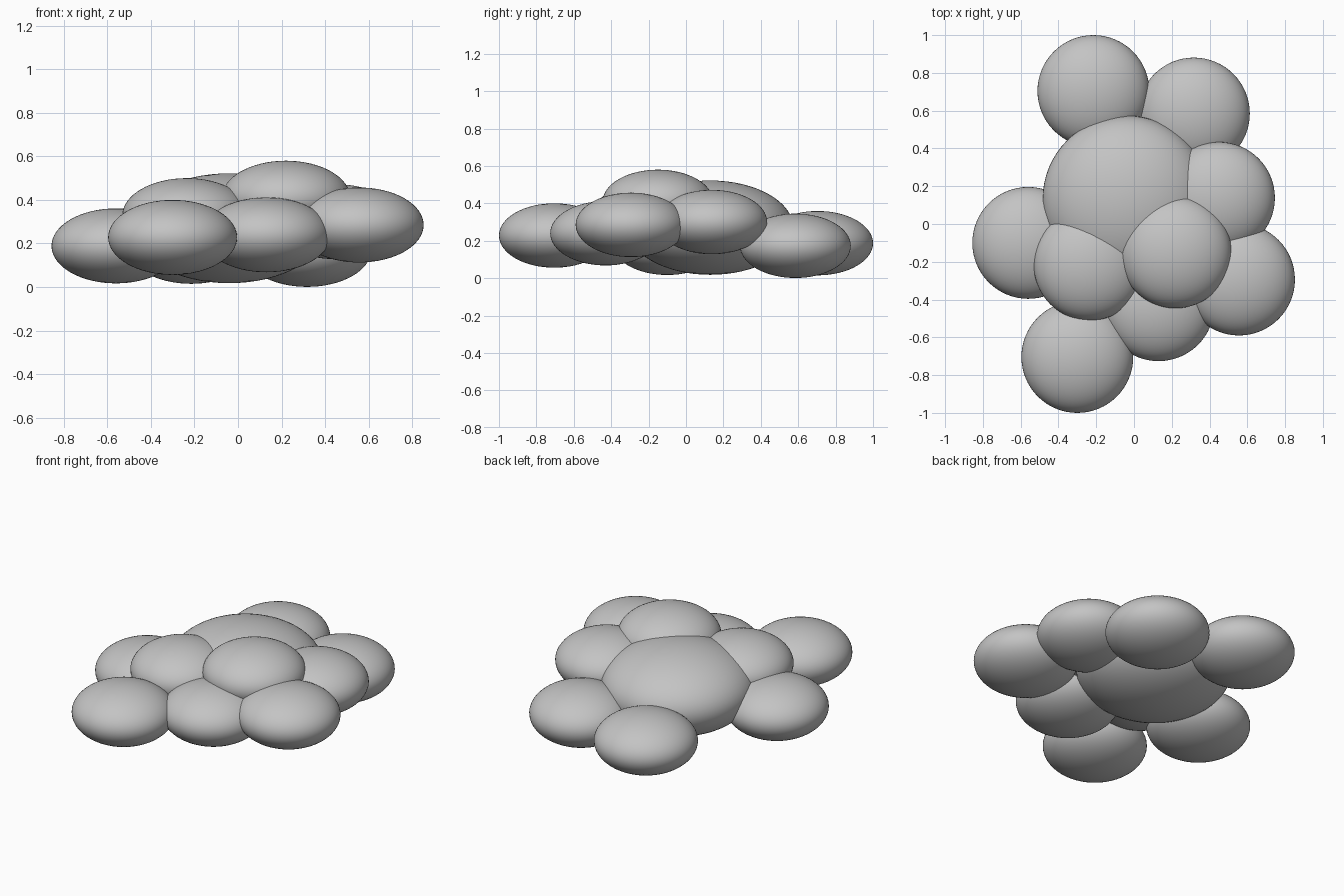
import bpy

if "Cube" in bpy.data.objects:
    bpy.data.objects.remove(bpy.data.objects["Cube"])

# one flat grey for the whole cluster
grey = bpy.data.materials.new("soft_grey")
grey.diffuse_color = (0.55, 0.55, 0.55, 1)
grey.use_nodes = True
grey.node_tree.nodes["Principled BSDF"].inputs["Base Color"].default_value = grey.diffuse_color


def puff(name, centre, radius, height):
    """Smooth, flattened sphere."""
    bpy.ops.mesh.primitive_uv_sphere_add(segments=64, ring_count=32, radius=1, location=centre)
    ob = bpy.context.object
    ob.name = name
    ob.scale = (radius, radius, height)
    bpy.ops.object.transform_apply(location=False, rotation=False, scale=True)
    bpy.ops.object.shade_smooth()
    ob.data.materials.append(grey)


# large central puff
puff("core_puff", (-0.04, 0.13, 0.27), 0.444, 0.252)

# small puffs around and on top of the core
small = {
    "back_left_puff": (-0.215, 0.704, 0.187),
    "back_right_puff": (0.317, 0.585, 0.173),
    "left_puff": (-0.56, -0.10, 0.189),
    "right_puff": (0.45, 0.138, 0.30),
    "front_right_puff": (0.556, -0.294, 0.285),
    "front_puff": (0.13, -0.43, 0.24),
    "front_left_puff": (-0.30, -0.704, 0.228),
    "upper_left_puff": (-0.235, -0.215, 0.328),
    "upper_right_puff": (0.22, -0.15, 0.408),
}
for name, centre in small.items():
    puff(name, centre, 0.296, 0.172)
